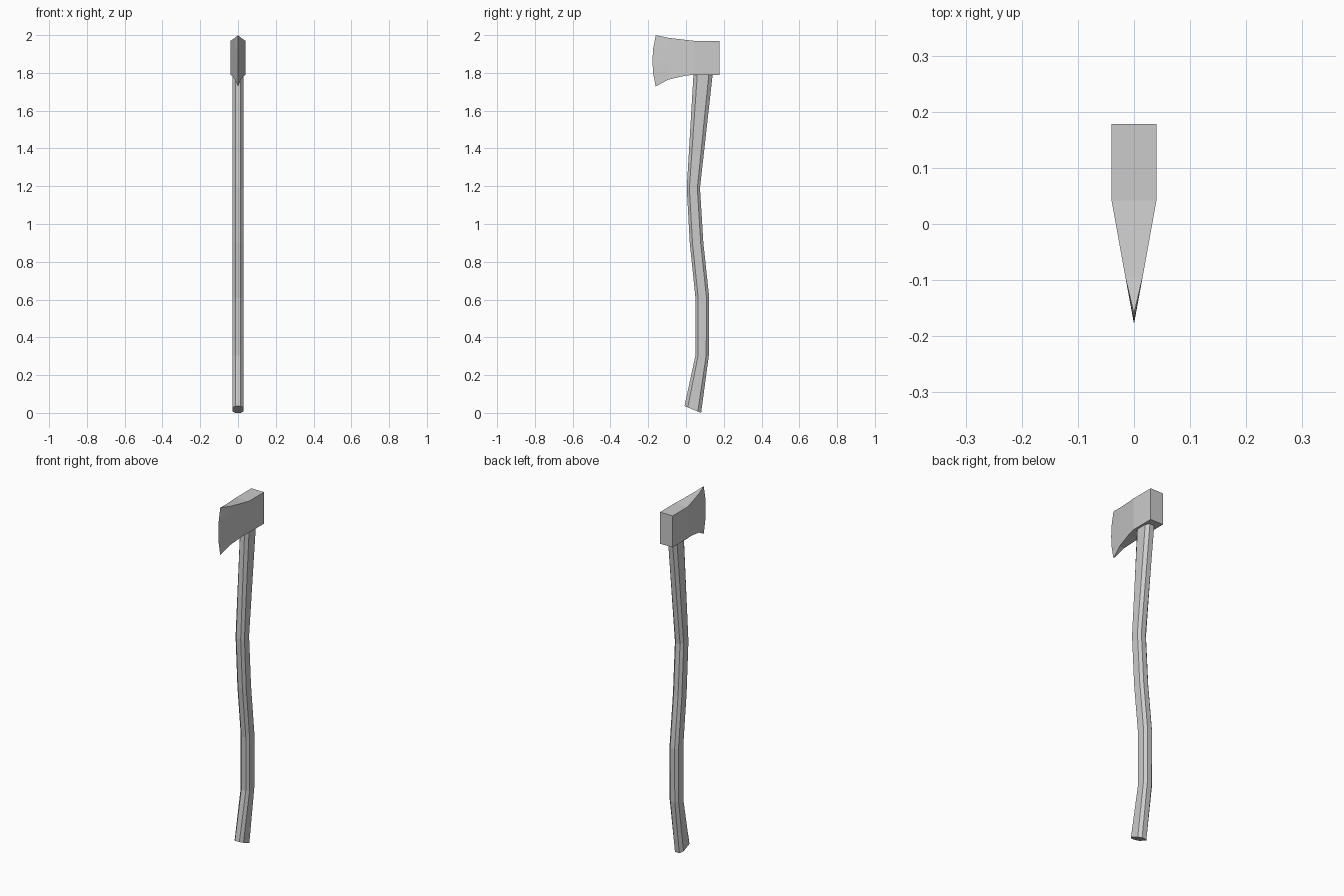
import bpy, bmesh

if "Cube" in bpy.data.objects:
    bpy.data.objects.remove(bpy.data.objects["Cube"])


def loft(name, rings, cap_end=True):
    """Skin a list of equal-length vertex rings with flat quads and cap the ends."""
    bm = bmesh.new()
    loops = [[bm.verts.new(p) for p in ring] for ring in rings]
    n = len(loops[0])
    for a, b in zip(loops, loops[1:]):
        for i in range(n):
            j = (i + 1) % n
            bm.faces.new((a[i], a[j], b[j], b[i]))
    bm.faces.new(loops[0])
    if cap_end:
        bm.faces.new(loops[-1])
    bmesh.ops.remove_doubles(bm, verts=bm.verts, dist=1e-5)
    bmesh.ops.recalc_face_normals(bm, faces=bm.faces)
    mesh = bpy.data.meshes.new(name)
    bm.to_mesh(mesh)
    bm.free()
    obj = bpy.data.objects.new(name, mesh)
    bpy.context.collection.objects.link(obj)
    return obj


# Handle: stretched octagon swept along a gentle S; (front y, back y, front z, back z)
stations = [
    (-0.008, 0.080, 0.036, 0.0),
    (0.050, 0.121, 0.305, 0.305),
    (0.050, 0.123, 0.61, 0.61),
    (0.020, 0.092, 0.90, 0.90),
    (0.004, 0.074, 1.19, 1.19),
    (0.040, 0.142, 1.80, 1.80),
    (0.045, 0.150, 1.87, 1.87),
]
# Half section as (x, fraction from front to back), mirrored for the other side
half = [(0.014, 0.0), (0.028, 0.2), (0.028, 0.8), (0.014, 1.0)]
section = half + [(-x, t) for x, t in reversed(half)]
loft("handle", [
    [(x, y0 + (y1 - y0) * t, z0 + (z1 - z0) * t) for x, t in section]
    for y0, y1, z0, z1 in stations
])

# Axe head: columns from the poll to the cutting edge; (y, half width, bottom z, top z)
columns = [
    (0.178, 0.040, 1.79, 1.97),
    (0.042, 0.040, 1.79, 1.97),
    (-0.005, 0.0315, 1.785, 1.975),
    (-0.095, 0.0153, 1.764, 1.986),
    (-0.160, 0.0, 1.728, 2.0),
]
rows = 5
rings = []
for y, w, z0, z1 in columns:
    side = []
    for r in range(rows):
        t = r / (rows - 1)
        # the sharp edge bows forward
        bulge = 0.018 * (1 - (2 * t - 1) ** 2) if w == 0 else 0
        side.append((w, y - bulge, z0 + (z1 - z0) * t))
    rings.append(side + [(-x, b, z) for x, b, z in reversed(side)])
loft("axe_head", rings, cap_end=False)
